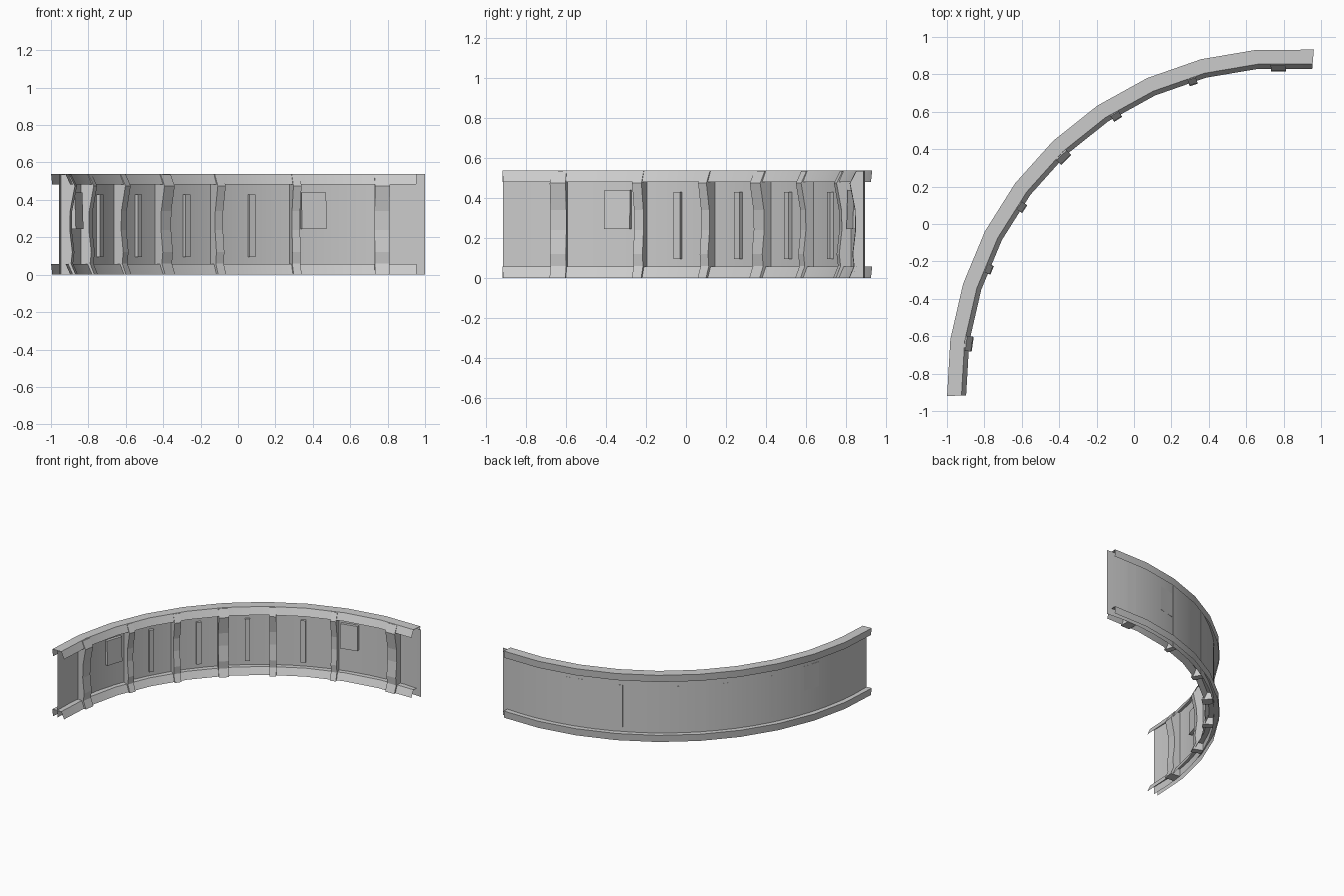
import bpy, bmesh
from math import sin, cos, radians

if "Cube" in bpy.data.objects:
    bpy.data.objects.remove(bpy.data.objects["Cube"])

CX, CY, R = 0.81, -0.872, 1.768      # arc centre and wall radius
H = 0.538


def polar(angle, offset, z, side=0.0):
    """Point at an arc angle; offset > 0 is outward, side runs along the tangent."""
    a = radians(angle)
    r = R + offset
    return (CX + r * cos(a) - side * sin(a), CY + r * sin(a) + side * cos(a), z)


def make(name, rows, caps=False, closed=False, smooth=None):
    """Skin a list of equally long point rows."""
    bm = bmesh.new()
    grid = [[bm.verts.new(p) for p in row] for row in rows]
    n = len(grid[0])
    for a, b in zip(grid, grid[1:]):
        for i in range(n if closed else n - 1):
            j = (i + 1) % n
            bm.faces.new((a[i], a[j], b[j], b[i]))
    if caps:
        bm.faces.new(grid[0])
        bm.faces.new(grid[-1][::-1])
    bmesh.ops.recalc_face_normals(bm, faces=bm.faces)
    mesh = bpy.data.meshes.new(name)
    bm.to_mesh(mesh)
    bm.free()
    ob = bpy.data.objects.new(name, mesh)
    bpy.context.collection.objects.link(ob)
    if smooth:
        bpy.ops.object.select_all(action='DESELECT')
        ob.select_set(True)
        bpy.context.view_layer.objects.active = ob
        bpy.ops.object.shade_smooth_by_angle(angle=radians(smooth))
    return ob


def sweep(name, profile, start, end, steps):
    rows = [[polar(start + (end - start) * i / steps, o, z) for o, z in profile]
            for i in range(steps + 1)]
    return make(name, rows, smooth=25)


def upright(name, angle, width, profile):
    """Solid of constant width whose inner face follows (inward depth, z)."""
    outline = [(-d, z) for d, z in profile]
    outline += [(0.0, profile[-1][1]), (0.0, profile[0][1])]
    rows = [[polar(angle, o, z, s) for o, z in outline]
            for s in (-width / 2, width / 2)]
    return make(name, rows, caps=True, closed=True)


# Curved sheet wall
sweep("curved_wall", [(0, 0), (0, H)], 83.8, 181.4, 20)

# Flanged rails along the upper and lower edges
for name, top in (("upper_rail", H), ("lower_rail", 0.058)):
    low = top - 0.056
    sweep(name, [(0.036, low), (0.042, top), (-0.035, top), (-0.06, low)],
          85.2, 181.5, 10)

# Wavy ribs on the inner side
rib_profile = [(0.08, 0), (0.055, 0.06), (0.062, 0.12), (0.048, 0.24),
               (0.05, 0.34), (0.076, 0.475), (0.045, 0.535)]
for angle, width in ((91.3, 0.08), (106.9, 0.045), (122, 0.05), (134, 0.075),
                     (145.7, 0.05), (158.3, 0.05), (172.2, 0.08)):
    upright("rib", angle, width, rib_profile)

# Slim upright bars between the ribs
for angle in (114.8, 128.1, 139.8, 151.8):
    upright("slim_bar", angle, 0.036, [(0.022, 0.095), (0.022, 0.43)])

# Raised rectangular panels
for angle in (103.4, 162.4):
    upright("raised_panel", angle, 0.135, [(0.03, 0.245), (0.024, 0.44)])
